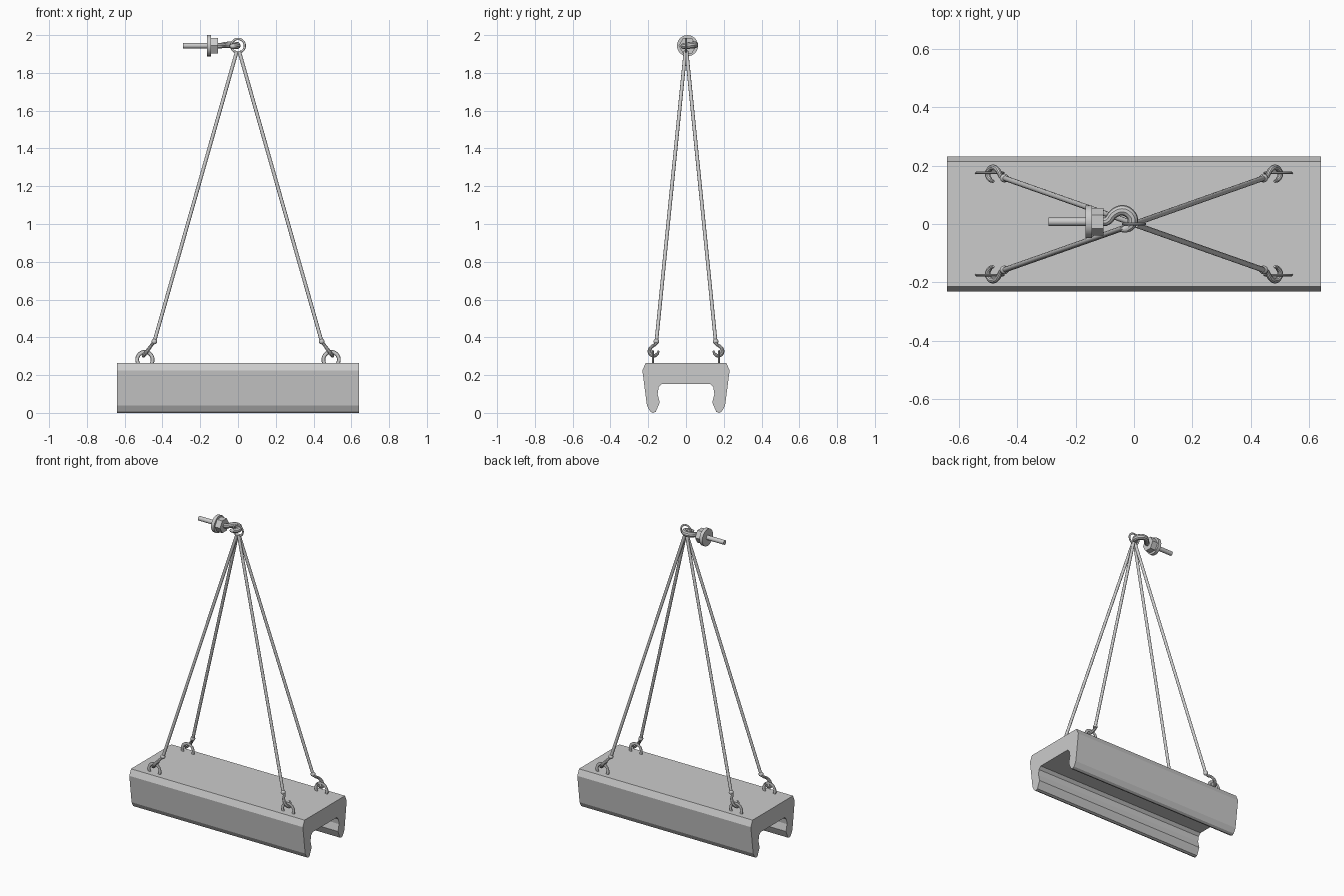
import bpy, bmesh, math
from mathutils import Vector

if "Cube" in bpy.data.objects:
    bpy.data.objects.remove(bpy.data.objects["Cube"])

UP = Vector((0, 0, 1))


def smooth(ob):
    bpy.ops.object.select_all(action='DESELECT')
    ob.select_set(True)
    bpy.context.view_layer.objects.active = ob
    bpy.ops.object.shade_smooth_by_angle(angle=math.radians(35))


def rod(name, a, b, r, sides=16):
    a, b = Vector(a), Vector(b)
    bpy.ops.mesh.primitive_cylinder_add(vertices=sides, radius=r, depth=(b - a).length,
                                        location=(a + b) / 2)
    ob = bpy.context.object
    ob.name = name
    ob.rotation_mode = 'QUATERNION'
    ob.rotation_quaternion = UP.rotation_difference(b - a)
    smooth(ob)
    return ob


def flat_ring(name, loc, major, minor, flat):
    bpy.ops.mesh.primitive_torus_add(major_segments=32, minor_segments=10, major_radius=major,
                                     minor_radius=minor, location=loc,
                                     rotation=(math.pi / 2, 0, 0))
    ob = bpy.context.object
    ob.name = name
    ob.scale.z = flat
    smooth(ob)


# hook outline: distance along shank, sideways offset, relative thickness
HOOK = [(0, 0, .9), (.018, .002, .9), (.038, .027, 1), (.064, .039, 1.1), (.088, .028, 1.1),
        (.098, .003, 1.1), (.085, -.02, .95), (.062, -.028, .55)]


def hook(name, start, along, side, length, width, r):
    cu = bpy.data.curves.new(name, 'CURVE')
    cu.dimensions = '3D'
    cu.bevel_depth = r
    cu.bevel_resolution = 3
    cu.use_fill_caps = True
    cu.resolution_u = 5
    sp = cu.splines.new('BEZIER')
    sp.bezier_points.add(len(HOOK) - 1)
    for p, (t, s, k) in zip(sp.bezier_points, HOOK):
        p.co = start + along * t * length + side * s * width
        p.handle_left_type = p.handle_right_type = 'AUTO'
        p.radius = k
    ob = bpy.data.objects.new(name, cu)
    bpy.context.collection.objects.link(ob)
    bpy.ops.object.select_all(action='DESELECT')
    ob.select_set(True)
    bpy.context.view_layer.objects.active = ob
    bpy.ops.object.convert(target='MESH')
    smooth(bpy.context.object)


# channel beam, extruded along x from a mirrored half profile
half = [(.213, .265), (.231, .225), (.207, .04), (.19, .008), (.175, 0), (.16, .006),
        (.146, .038), (.139, .055), (.15, .1), (.145, .135), (.128, .153)]
profile = half + [(-y, z) for y, z in reversed(half)]
bm = bmesh.new()
face = bm.faces.new([bm.verts.new((-.64, y, z)) for y, z in profile])
ext = bmesh.ops.extrude_face_region(bm, geom=[face], use_keep_orig=True)
bmesh.ops.translate(bm, vec=(1.28, 0, 0),
                    verts=[v for v in ext['geom'] if isinstance(v, bmesh.types.BMVert)])
bmesh.ops.recalc_face_normals(bm, faces=bm.faces)
me = bpy.data.meshes.new('channel_beam')
bm.to_mesh(me)
bm.free()
bpy.context.collection.objects.link(bpy.data.objects.new('channel_beam', me))

# four lifting loops, hooks and ropes
for sx in (-1, 1):
    for sy in (-1, 1):
        tag = ('left' if sx < 0 else 'right') + ('_front' if sy < 0 else '_back')
        flat_ring('lifting_loop_' + tag, (sx * .493, sy * .175, .282), .041, .01, .5)
        eye = Vector((sx * .443, sy * .157, .378))
        along = Vector((sx * .055, sy * .012, -.073)).normalized()
        side = Vector((0, sy, 0))
        side = (side - along * side.dot(along)).normalized()
        hook('sling_hook_' + tag, eye, along, side, .98, .72, .009)
        bpy.ops.mesh.primitive_uv_sphere_add(segments=16, ring_count=8, radius=.015, location=eye)
        bpy.context.object.name = 'hook_eye_' + tag
        smooth(bpy.context.object)
        rod('sling_rope_' + tag, eye, (sx * .006, sy * .003, 1.915), .0095, 12)

# master ring at the apex
flat_ring('master_ring', (0, 0, 1.944), .036, .006, .8)

# horizontal crane hook with nut, collar and pin
cy, cz = .008, 1.944
hook('crane_hook', Vector((-.112, cy, cz)), Vector((1, 0, 0)),
     Vector((0, 1, .12)).normalized(), 1.1, 1.0, .0165)
rod('hook_nut', (-.147, cy, cz), (-.105, cy, cz), .047, 6)
rod('hook_collar', (-.165, cy, cz), (-.143, cy, cz), .056, 24)
rod('hook_pin', (-.292, cy, cz), (-.15, cy, cz), .0145, 16)
